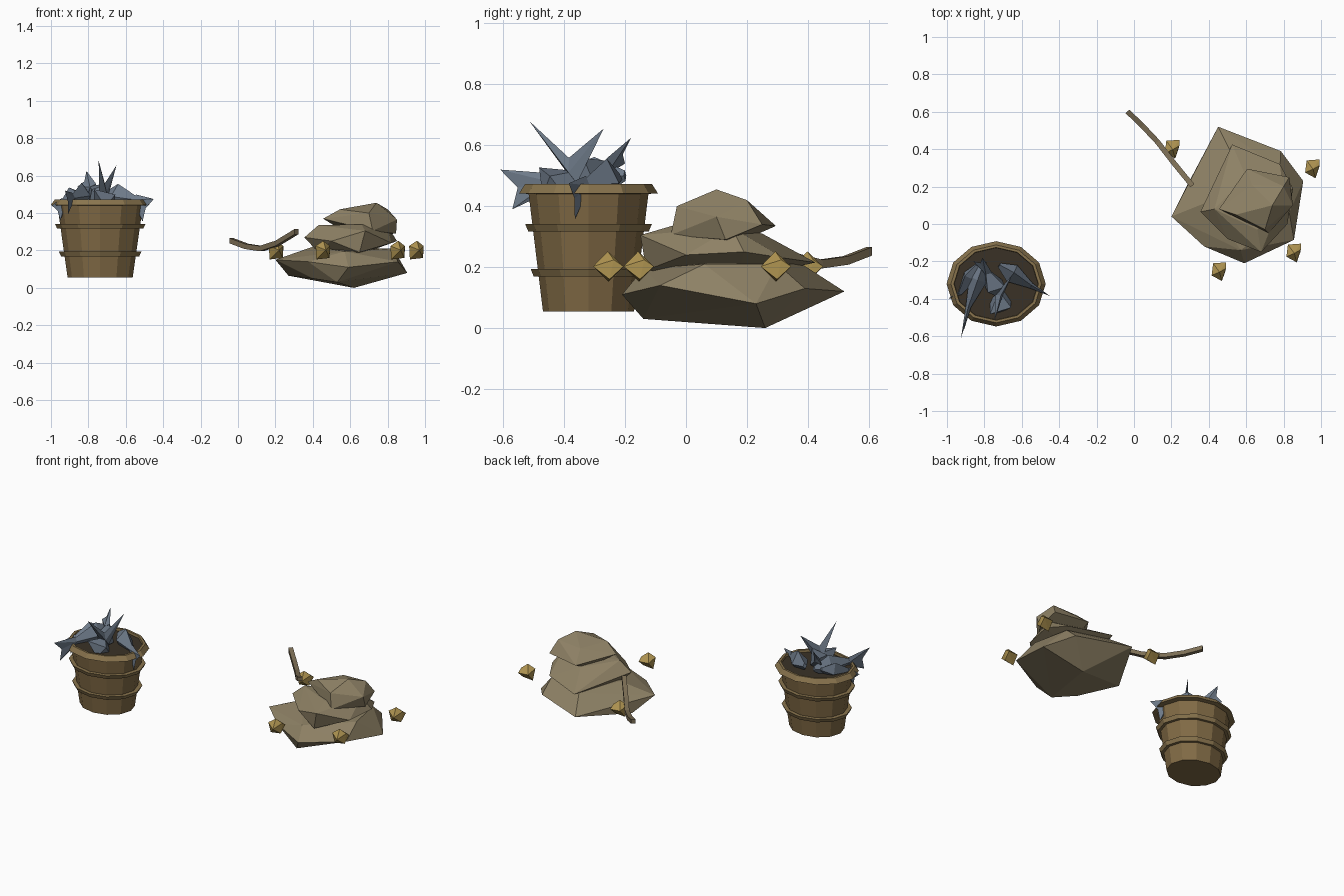
import bpy
import bmesh
from math import cos, sin, pi
from mathutils import Vector

old = bpy.data.objects.get("Cube")
if old:
    bpy.data.objects.remove(old, do_unlink=True)


def material(name, colour):
    mat = bpy.data.materials.new(name)
    mat.use_nodes = True
    mat.diffuse_color = (*colour, 1)
    mat.node_tree.nodes["Principled BSDF"].inputs["Base Color"].default_value = (*colour, 1)
    return mat


WOOD = material("barrel wood", (0.22, 0.145, 0.06))
HOOP = material("hoop wood", (0.25, 0.175, 0.075))
DARK = material("dark inside", (0.042, 0.031, 0.019))
SCALES = material("fish blue grey", (0.155, 0.195, 0.25))
STONE = material("tan stone", (0.27, 0.22, 0.13))
GOLD = material("gold nugget", (0.42, 0.29, 0.08))
BARK = material("branch bark", (0.2, 0.155, 0.09))


def finish(bm, name, mat):
    bmesh.ops.recalc_face_normals(bm, faces=bm.faces)
    mesh = bpy.data.meshes.new(name)
    bm.to_mesh(mesh)
    bm.free()
    mesh.materials.append(mat)
    obj = bpy.data.objects.new(name, mesh)
    bpy.context.scene.collection.objects.link(obj)
    return obj


def lathe(name, profile, mat, closed=False, sides=12):
    """Oval turned shape around the barrel axis; open profiles get end caps."""
    bm = bmesh.new()
    rings = [[bm.verts.new((-0.737 + r * cos(2 * pi * i / sides),
                            -0.32 + 0.86 * r * sin(2 * pi * i / sides), z))
              for i in range(sides)] for r, z in profile]
    pairs = list(zip(rings, rings[1:]))
    if closed:
        pairs.append((rings[-1], rings[0]))
    else:
        bm.faces.new(rings[0])
        bm.faces.new(rings[-1])
    for a, b in pairs:
        for i in range(sides):
            j = (i + 1) % sides
            bm.faces.new((a[i], a[j], b[j], b[i]))
    return finish(bm, name, mat)


def hull(name, groups, mat, offset=(0, 0, 0)):
    """Faceted solid: each group of corner points is wrapped in its own skin."""
    bm = bmesh.new()
    for points in groups:
        verts = [bm.verts.new(Vector(p) + Vector(offset)) for p in points]
        bmesh.ops.convex_hull(bm, input=verts)
        spare = [v for v in verts if not v.link_faces]
        bmesh.ops.delete(bm, geom=spare, context="VERTS")
    return finish(bm, name, mat)


def fish(name, head, root, tip_a, tip_b, width, notch=0.55):
    """Four-sided spindle body with a broad notched tail of two lobes."""
    head, root, tip_a, tip_b = map(Vector, (head, root, tip_a, tip_b))
    axis = (root - head).normalized()
    up = tip_a - tip_b
    up = (up - axis * up.dot(axis)).normalized() * width
    side = axis.cross(up) * 0.7
    body = []
    for t, w in ((0, 0.25), (0.4, 1), (1, 0.3)):
        mid = head.lerp(root, t)
        body += [mid + d * w for d in (up, side, -up, -side)]
    cleft = root.lerp((tip_a + tip_b) / 2, notch)
    lobes = [[root + side * 0.3, root - side * 0.3, root + up * s, cleft, tip]
             for s, tip in ((0.4, tip_a), (-0.4, tip_b))]
    return hull(name, [body] + lobes, SCALES)


# Barrel: tapered tub, dark contents, rim and hoops
lathe("barrel_tub", [(0.174, 0.055), (0.23, 0.45)], WOOD)
lathe("barrel_contents", [(0.222, 0.44), (0.226, 0.457)], DARK)
lathe("barrel_rim", [(0.222, 0.44), (0.265, 0.442), (0.242, 0.473), (0.226, 0.473)], HOOP, True)
for name, z, r in (("upper_hoop", 0.33, 0.212), ("lower_hoop", 0.182, 0.191)):
    lathe(name, [(r - 0.01, z - 0.013), (r + 0.018, z - 0.013),
                 (r + 0.03, z + 0.012), (r, z + 0.012)], HOOP, True)

# Fish heaped in the barrel
fish("upright_fish", (-0.71, -0.46, 0.44), (-0.72, -0.38, 0.5),
     (-0.745, -0.515, 0.68), (-0.65, -0.27, 0.655), 0.1, 0.35)
fish("front_fish", (-0.8, -0.2, 0.5), (-0.885, -0.44, 0.48),
     (-0.925, -0.61, 0.52), (-0.91, -0.57, 0.39), 0.07, 0.75)
fish("right_fish", (-0.84, -0.22, 0.5), (-0.93, -0.37, 0.46),
     (-0.995, -0.4, 0.44), (-0.95, -0.4, 0.36), 0.06, 0.8)
fish("left_fish", (-0.72, -0.22, 0.49), (-0.55, -0.33, 0.47),
     (-0.45, -0.385, 0.475), (-0.51, -0.365, 0.355), 0.075, 0.8)
fish("back_fish", (-0.72, -0.38, 0.47), (-0.78, -0.26, 0.53),
     (-0.81, -0.18, 0.625), (-0.86, -0.2, 0.54), 0.085, 0.75)

# Pile of three faceted stones
hull("base_stone", [[
    (0.45, 0.52, 0.12), (0.785, 0.39, 0.13), (0.905, 0.23, 0.08), (0.855, -0.085, 0.14),
    (0.59, -0.21, 0.11), (0.375, -0.12, 0.14), (0.2, 0.04, 0.15), (0.62, 0.26, 0),
    (0.27, 0.18, 0.065), (0.53, -0.14, 0.03), (0.4, -0.05, 0.05), (0.83, 0.06, 0.21),
    (0.57, -0.14, 0.195), (0.4, 0.12, 0.22), (0.52, 0.38, 0.21), (0.78, 0.3, 0.21)]], STONE)
hull("middle_stone", [[
    (0.525, 0.425, 0.215), (0.78, 0.32, 0.23), (0.85, 0.19, 0.25), (0.82, 0, 0.24),
    (0.68, -0.15, 0.305), (0.5, -0.08, 0.25), (0.355, 0.065, 0.27), (0.43, 0.08, 0.335),
    (0.66, -0.03, 0.34), (0.6, 0.25, 0.31), (0.8, 0.15, 0.33), (0.6, 0.17, 0.16),
    (0.65, -0.13, 0.19), (0.42, 0.06, 0.2)]], STONE)
hull("top_stone", [[
    (0.455, 0.08, 0.37), (0.605, 0.295, 0.335), (0.83, 0.25, 0.34), (0.85, 0.1, 0.365),
    (0.72, -0.05, 0.305), (0.545, 0.05, 0.42), (0.74, 0.1, 0.455), (0.63, 0.21, 0.41),
    (0.7, -0.03, 0.4), (0.845, 0.13, 0.29), (0.6, 0.17, 0.28), (0.8, 0.2, 0.42)]], STONE)

# Gold nuggets around the pile
nugget = [(0.037, 0.05, 0), (-0.032, 0.045, 0.003), (0.015, -0.05, 0),
          (-0.04, -0.02, 0.022), (0.037, 0.018, 0.022), (0.002, -0.002, 0.05),
          (-0.036, 0, -0.05), (0.034, 0.004, -0.042)]
for i, (x, y) in enumerate(((0.205, 0.4), (0.955, 0.295), (0.855, -0.155), (0.455, -0.255))):
    hull(f"nugget_{i + 1}", [nugget], GOLD, (x, y, 0.202))

# Bent branch: square-section tube along a short path
path = [(-0.035, 0.602, 0.252), (0.045, 0.525, 0.222), (0.125, 0.44, 0.21),
        (0.21, 0.33, 0.238), (0.312, 0.205, 0.3)]
bm = bmesh.new()
across = Vector((0.75, 0.66, 0)) * 0.014
rise = Vector((0, 0, 0.014))
rings = [[bm.verts.new(Vector(p) + d) for d in
          (across + rise, rise - across, -across - rise, across - rise)] for p in path]
bm.faces.new(rings[0])
bm.faces.new(rings[-1])
for a, b in zip(rings, rings[1:]):
    for i in range(4):
        j = (i + 1) % 4
        bm.faces.new((a[i], a[j], b[j], b[i]))
finish(bm, "branch", BARK)
